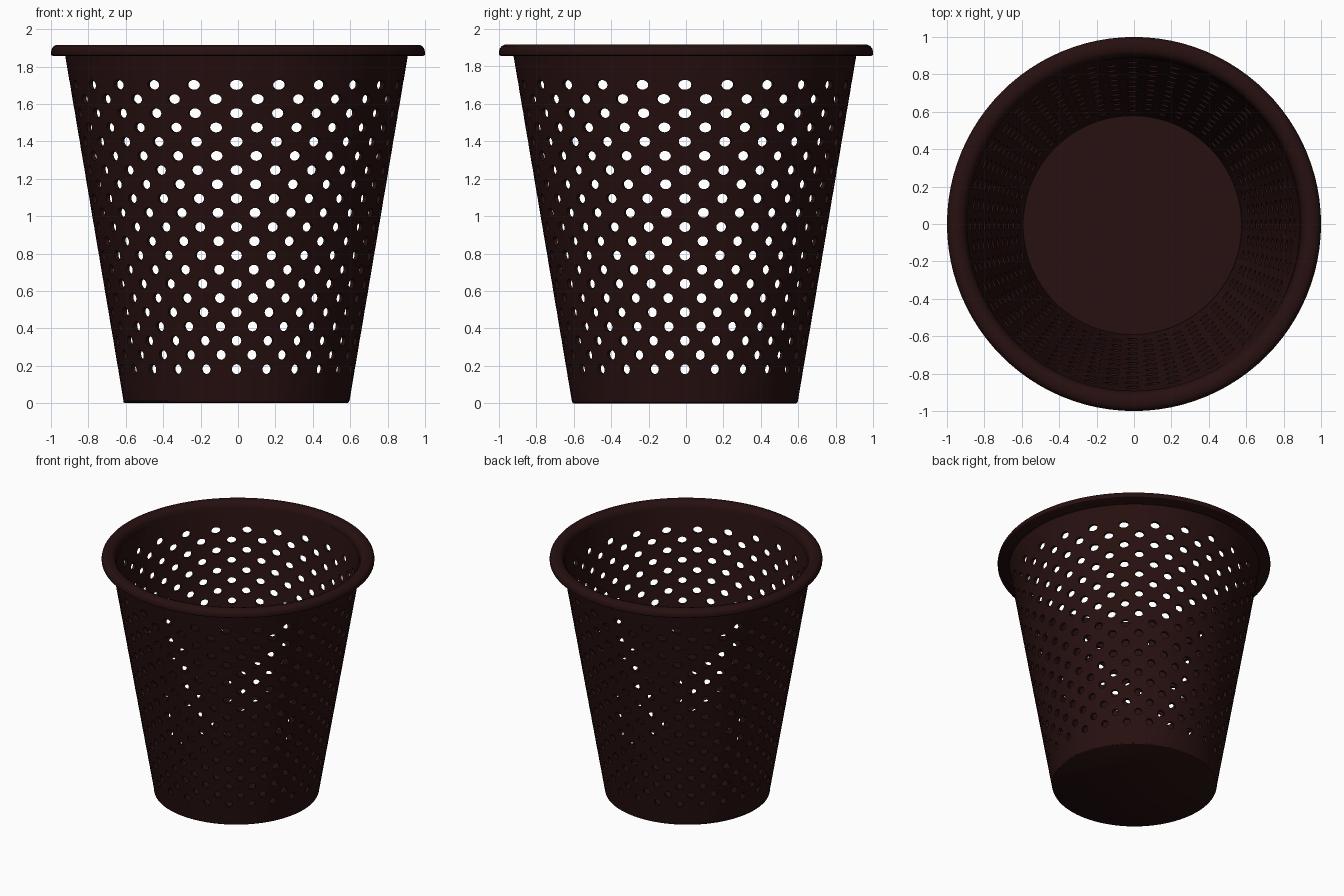
import bpy, bmesh, math

if "Cube" in bpy.data.objects:
    bpy.data.objects.remove(bpy.data.objects["Cube"])

mat = bpy.data.materials.new("dark maroon plastic")
mat.diffuse_color = (0.02, 0.005, 0.005, 1)
mat.use_nodes = True
mat.node_tree.nodes["Principled BSDF"].inputs["Base Color"].default_value = mat.diffuse_color

COLS, ROWS = 24, 21           # holes per row, rows of holes
Z0, DZ = 0.182, 0.076         # first row height, row spacing
STEP = 2 * math.pi / COLS
SEG = COLS * 4
TOP = 1.87
WALL = 0.022
CX, CY = -0.008, -0.006       # the body sits very slightly off the rim centre


def radius(z):
    return 0.602 + 0.169 * z


def finish(bm, name, merge=True):
    if merge:
        bmesh.ops.remove_doubles(bm, verts=bm.verts, dist=0.0005)
    bmesh.ops.recalc_face_normals(bm, faces=bm.faces)
    me = bpy.data.meshes.new(name)
    bm.to_mesh(me)
    bm.free()
    ob = bpy.data.objects.new(name, me)
    bpy.context.collection.objects.link(ob)
    me.materials.append(mat)
    bpy.context.view_layer.objects.active = ob
    ob.select_set(True)
    bpy.ops.object.shade_smooth_by_angle(angle=math.radians(40))
    ob.select_set(False)
    return ob


def lathe(name, prof, cx=0, cy=0):
    """Spin a closed (r, z) profile; points with r = 0 merge at the axis."""
    bm = bmesh.new()
    rings = [[bm.verts.new((cx + r * math.cos(2 * math.pi * i / SEG),
                            cy + r * math.sin(2 * math.pi * i / SEG), z))
              for i in range(SEG)] for r, z in prof]
    for k in range(len(rings)):
        a, b = rings[k], rings[(k + 1) % len(rings)]
        if prof[k][0] == 0 and prof[(k + 1) % len(prof)][0] == 0:
            continue
        for i in range(SEG):
            j = (i + 1) % SEG
            bm.faces.new((a[i], a[j], b[j], b[i]))
    return finish(bm, name)


# perforated wall: every cell is a ring of quads around one oval hole
def wall_point(bm, t, z, inset):
    r = radius(z) - inset
    return bm.verts.new((CX + r * math.cos(t), CY + r * math.sin(t), z))


# 16 points round the unit cell, counter-clockwise from the right middle
h = 0.5
border = ([(1, 0), (1, h), (1, 1), (h, 1), (0, 1), (-h, 1), (-1, 1), (-1, h)])
border += [(-x, -y) for x, y in border]
hole = [(math.cos(math.pi * k / 8), math.sin(math.pi * k / 8)) for k in range(16)]
HA, HZ = 0.040, 0.0265        # hole half sizes: angle and height

bm = bmesh.new()
for row in range(ROWS):
    zc = Z0 + row * DZ
    for col in range(COLS):
        tc = (col + 0.5 * (row % 2)) * STEP
        loops = []
        for inset in (0, WALL):
            loops.append([wall_point(bm, tc + x * STEP / 2, zc + y * DZ / 2, inset) for x, y in border])
            loops.append([wall_point(bm, tc + x * HA, zc + y * HZ, inset) for x, y in hole])
        out_b, out_h, in_b, in_h = loops
        for i in range(16):
            j = (i + 1) % 16
            bm.faces.new((out_b[i], out_b[j], out_h[j], out_h[i]))
            bm.faces.new((in_b[j], in_b[i], in_h[i], in_h[j]))
            bm.faces.new((out_h[i], out_h[j], in_h[j], in_h[i]))

# plain bands of wall below and above the holes
lo, hi = Z0 - DZ / 2, Z0 + (ROWS - 0.5) * DZ
for za, zb in ((0.012, lo), (hi, TOP)):
    for i in range(SEG):
        t, u = 2 * math.pi * i / SEG, 2 * math.pi * (i + 1) / SEG
        for inset in (0, WALL):
            bm.faces.new([wall_point(bm, a, z, inset)
                          for a, z in ((t, za), (u, za), (u, zb), (t, zb))])
finish(bm, "perforated_wall")

# floor disc with a slightly rounded bottom edge
lathe("floor", [(0, 0), (0.594, 0), (0.602, 0.005), (0.604, 0.012),
                (0.585, 0.03), (0, 0.03)], CX - 0.002, CY)

# rolled rim
lathe("rim", [(0.905, 1.856), (0.99, 1.856), (0.999, 1.862), (1.0, 1.876),
              (0.996, 1.894), (0.986, 1.908), (0.97, 1.916), (0.935, 1.916),
              (0.915, 1.908), (0.902, 1.893), (0.896, 1.872), (0.892, 1.85)])
